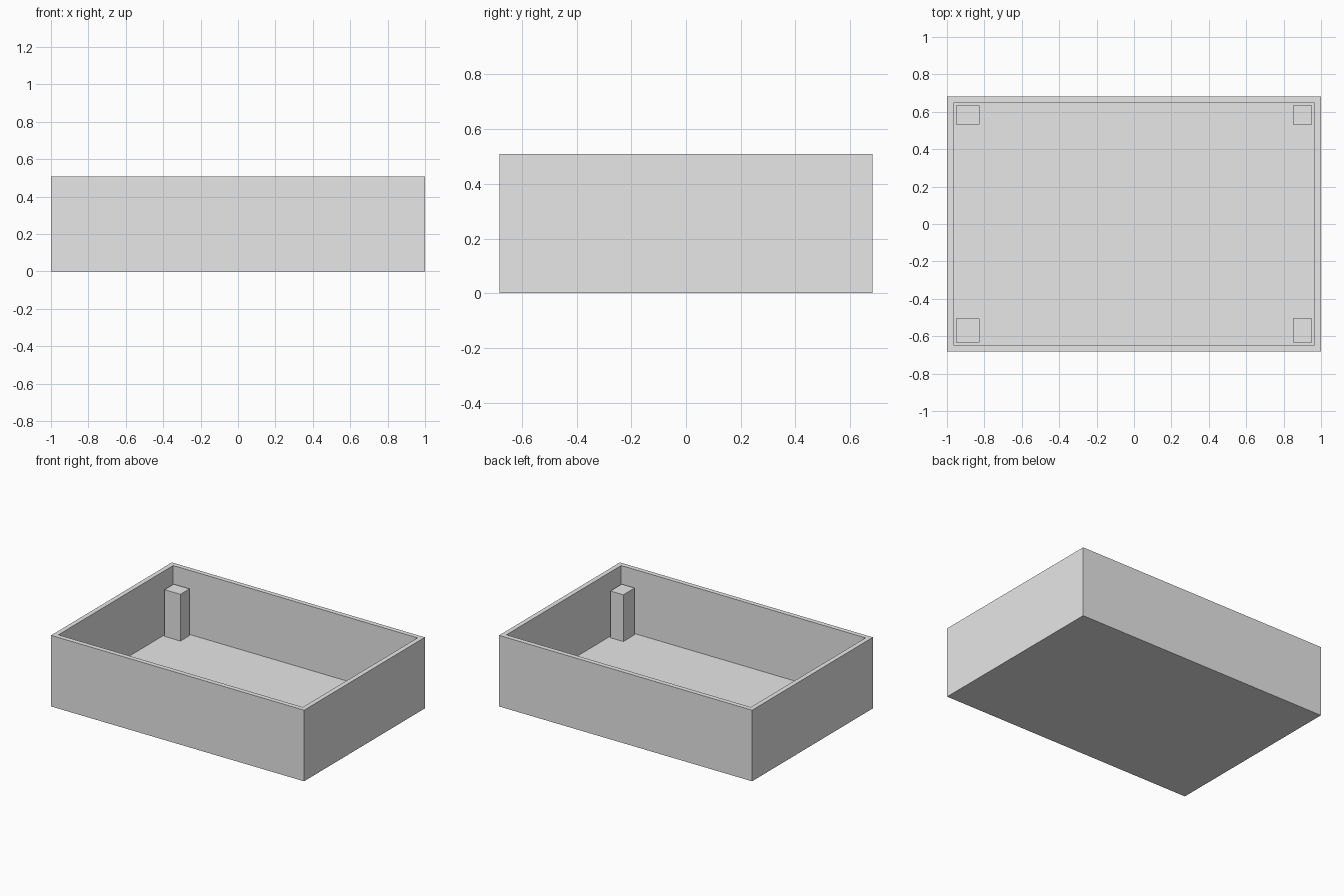
import bpy
import bmesh

cube = bpy.data.objects.get("Cube")
if cube:
    bpy.data.objects.remove(cube, do_unlink=True)

GREY = (0.8, 0.8, 0.8, 1.0)
grey = bpy.data.materials.new("light_grey")
grey.use_nodes = True
grey.diffuse_color = GREY
grey.node_tree.nodes["Principled BSDF"].inputs["Base Color"].default_value = GREY

HALF_X, HALF_Y, HEIGHT = 1.0, 0.682, 0.508
WALL, FLOOR, POST_TOP = 0.048, 0.05, 0.384


def add_box(name, low, high):
    """Box between two opposite corners; returns its object."""
    bm = bmesh.new()
    bmesh.ops.create_cube(bm, size=1)
    for v in bm.verts:
        v.co = [high[i] if v.co[i] > 0 else low[i] for i in range(3)]
    mesh = bpy.data.meshes.new(name)
    bm.to_mesh(mesh)
    bm.free()
    mesh.materials.append(grey)
    obj = bpy.data.objects.new(name, mesh)
    bpy.context.collection.objects.link(obj)
    return obj


# Open tray: inset the top face and push it down to the floor
tray = add_box("tray", (-HALF_X, -HALF_Y, 0), (HALF_X, HALF_Y, HEIGHT))
bm = bmesh.new()
bm.from_mesh(tray.data)
top = max(bm.faces, key=lambda f: f.calc_center_median().z)
bmesh.ops.inset_region(bm, faces=[top], thickness=WALL)
inner = bmesh.ops.extrude_discrete_faces(bm, faces=[top])["faces"][0]
for v in inner.verts:
    v.co.z = FLOOR
bmesh.ops.recalc_face_normals(bm, faces=bm.faces)
bm.to_mesh(tray.data)
bm.free()

# Corner posts, slightly wider on the right and deeper at the front
in_x, in_y = HALF_X - WALL, HALF_Y - WALL
for side, sx, width in (("right", -1, 0.125), ("left", 1, 0.102)):
    for end, sy, depth in (("front", -1, 0.128), ("back", 1, 0.103)):
        xs = sorted((sx * in_x, sx * (in_x - width)))
        ys = sorted((sy * in_y, sy * (in_y - depth)))
        add_box(f"{end}_{side}_post", (xs[0], ys[0], FLOOR), (xs[1], ys[1], POST_TOP))
